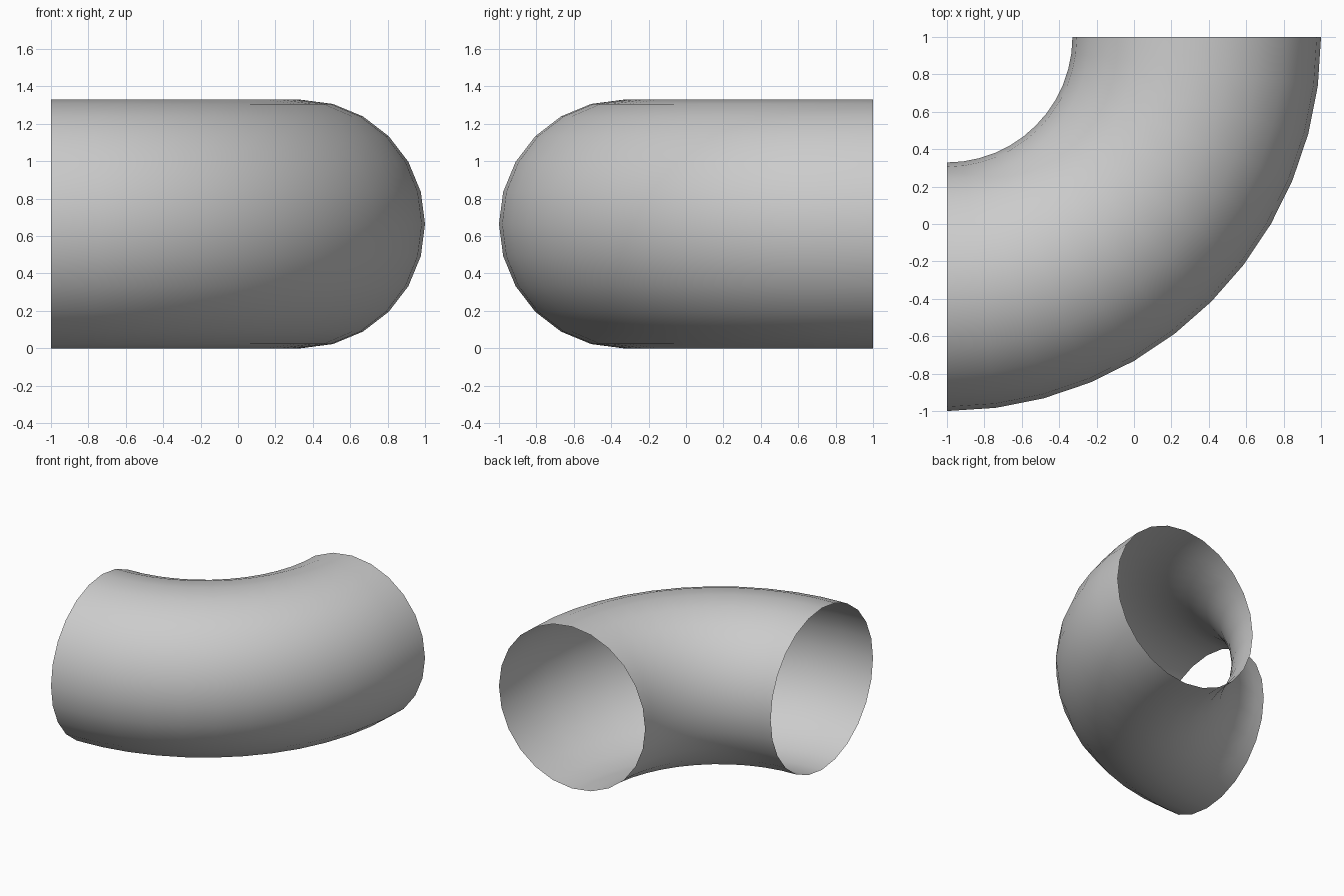
import bpy, bmesh
from math import pi
from mathutils import Matrix, Vector

if "Cube" in bpy.data.objects:
    bpy.data.objects.remove(bpy.data.objects["Cube"])

TUBE_R = 0.6645            # radius of the pipe
BEND_R = 2.0 - TUBE_R      # radius of the bend's centre line
PIVOT = Vector((-1, 1, TUBE_R))

# Open pipe elbow: a 24-sided ring spun a quarter turn about the pivot
bm = bmesh.new()
ring = Matrix.Translation(PIVOT - Vector((0, BEND_R, 0))) @ Matrix.Rotation(pi / 2, 4, 'Y')
bmesh.ops.create_circle(bm, segments=24, radius=TUBE_R, matrix=ring)
bmesh.ops.spin(bm, geom=bm.verts[:] + bm.edges[:], cent=PIVOT, axis=(0, 0, 1),
               angle=pi / 2, steps=12, use_duplicate=False)

# Make the faces point away from the centre line
bm.normal_update()
face = max(bm.faces, key=lambda f: f.calc_center_median().z)
if face.normal.z < 0:
    bmesh.ops.reverse_faces(bm, faces=bm.faces[:])

mesh = bpy.data.meshes.new("pipe_elbow")
bm.to_mesh(mesh)
bm.free()
elbow = bpy.data.objects.new("pipe_elbow", mesh)
bpy.context.collection.objects.link(elbow)

# Smooth shading
bpy.context.view_layer.objects.active = elbow
elbow.select_set(True)
bpy.ops.object.shade_smooth()
